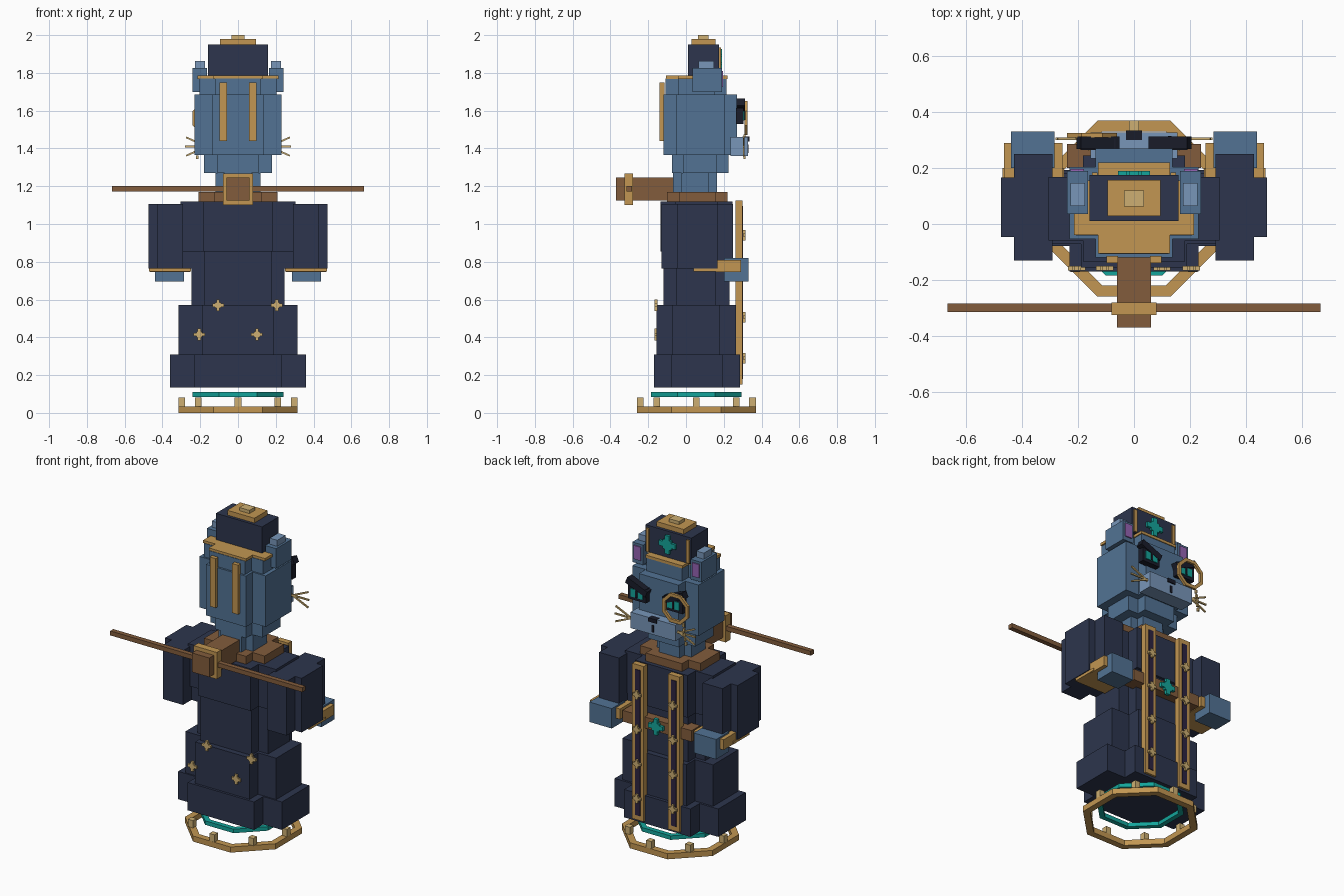
import bpy, bmesh, math
from mathutils import Matrix, Vector

if "Cube" in bpy.data.objects:
    bpy.data.objects.remove(bpy.data.objects["Cube"], do_unlink=True)


def mat(name, *rgb):
    m = bpy.data.materials.new(name)
    m.use_nodes = True
    m.diffuse_color = (*rgb, 1)
    m.node_tree.nodes["Principled BSDF"].inputs["Base Color"].default_value = (*rgb, 1)
    return m


navy = mat("navy cloth", .026, .036, .075)
blue = mat("blue fur", .084, .171, .296)
pale_blue = mat("pale blue fur", .188, .305, .485)
gold = mat("gold", .539, .305, .084)
pale_gold = mat("pale gold", .61, .43, .17)
brown = mat("brown wood", .223, .107, .045)
teal = mat("teal", .007, .376, .328)
purple = mat("purple", .305, .127, .456)
dark = mat("near black", .010, .012, .023)
plum = mat("dark plum", .026, .017, .053)


def make(name, boxes, material):
    """One object from boxes given as (centre, size, optional rotation)."""
    bm = bmesh.new()
    for centre, size, *rot in boxes:
        r = rot[0] if rot else Matrix.Identity(4)
        m = Matrix.Translation(centre) @ r @ Matrix.Diagonal((*size, 1))
        bmesh.ops.create_cube(bm, size=1, matrix=m)
    me = bpy.data.meshes.new(name)
    bm.to_mesh(me)
    bm.free()
    me.materials.append(material)
    ob = bpy.data.objects.new(name, me)
    bpy.context.collection.objects.link(ob)
    return ob


def span(x, y, z):
    """Box from its low and high limits on each axis."""
    lims = (x, y, z)
    return [(a + b) / 2 for a, b in lims], [b - a for a, b in lims]


def box(name, x, y, z, material):
    return make(name, [span(x, y, z)], material)


def layer(name, w, y, z, material, x=0, kx=.6, ky=.6):
    """Stepped block: two crossed boxes, one wide and one deep."""
    c, s = span((x - w, x + w), y, z)
    return make(name, [(c, (s[0], s[1] * ky, s[2])), (c, (s[0] * kx, s[1], s[2]))], material)


def cross(name, x, y, z, size, material, thick=.015):
    bar = size * .27
    return make(name, [((x, y, z), (size, thick, bar)), ((x, y, z), (bar, thick, size)),
                       ((x, y, z), (size * .5, thick, size * .5))], material)


def ring(name, centre, apothem, width, height, material, turn=None):
    """Eight-sided ring lying flat, optionally turned upright."""
    bm = bmesh.new()
    loops = []
    for r, h in ((apothem, 0), (apothem, height), (apothem - width, height), (apothem - width, 0)):
        r /= math.cos(math.pi / 8)
        loops.append([bm.verts.new((r * math.cos((i + .5) * math.pi / 4),
                                    r * math.sin((i + .5) * math.pi / 4), h)) for i in range(8)])
    for k in range(4):
        a, b = loops[k], loops[(k + 1) % 4]
        for i in range(8):
            j = (i + 1) % 8
            bm.faces.new((a[i], a[j], b[j], b[i]))
    bmesh.ops.recalc_face_normals(bm, faces=bm.faces)
    bm.transform(Matrix.Translation(centre) @ (turn or Matrix.Identity(4)))
    me = bpy.data.meshes.new(name)
    bm.to_mesh(me)
    bm.free()
    me.materials.append(material)
    bpy.context.collection.objects.link(bpy.data.objects.new(name, me))


# Floating base rings and studs
MID = .055
ring("base_ring", (0, MID, 0), .315, .04, .035, gold)
ring("glow_ring", (0, MID, .085), .24, .03, .025, teal)
make("base_studs", [((.297 * math.cos(i * math.pi / 4), MID + .297 * math.sin(i * math.pi / 4), .058),
                     (.035, .035, .046)) for i in range(8)], pale_gold)

# Robe, from hem to chest
layer("robe_hem", .36, (-.17, .285), (.135, .31), navy, kx=.64)
layer("robe_skirt", .315, (-.155, .265), (.31, .57), navy)
layer("robe_waist", .245, (-.12, .23), (.57, .86), navy, kx=.72)
layer("robe_chest", .305, (-.135, .245), (.855, 1.12), navy)
layer("collar", .21, (-.1, .22), (1.12, 1.17), brown)

# Belt with clasp
box("belt", (-.24, .24), (.2, .287), (.735, .805), brown)
cross("belt_clasp", 0, .295, .77, .1, teal, .02)

for side, s in (("left", 1), ("right", -1)):
    def sx(a, b):
        return sorted((s * a, s * b))

    # Sleeve, cuff and hand
    layer(side + "_sleeve", .115, (-.13, .25), (.765, 1.105), navy, x=s * .36, ky=.56)
    make(side + "_cuff", [span(sx(.255, .465), (.16, .29), (.745, .81)),
                          span(sx(.25, .47), (.04, .2), (.748, .765))], gold)
    box(side + "_hand", sx(.285, .44), (.2, .33), (.695, .82), blue)

    # Trimmed stole panel with crosses
    box(side + "_stole", sx(.085, .165), (.262, .298), (.15, 1.125), gold)
    box(side + "_stole_inlay", sx(.108, .142), (.297, .302), (.18, 1.095), plum)
    for i in range(4):
        cross(f"{side}_stole_cross_{i}", s * .125, .308, .29 + i * .217, .055, pale_gold)

    # Ear
    box(side + "_ear", sx(.165, .24), (.035, .19), (1.70, 1.825), blue)
    box(side + "_ear_tip", sx(.175, .227), (.065, .147), (1.825, 1.863), pale_blue)
    box(side + "_ear_inner", sx(.178, .227), (.188, .197), (1.725, 1.81), purple)

    # Slanted eye with brow
    tilt = Matrix.Rotation(-s * .4, 4, "Y")
    make(side + "_eye_socket", [((s * .128, .285, 1.572), (.125, .04, .085)),
                                ((s * .128, .29, 1.617), (.15, .045, .04), tilt)], dark)
    box(side + "_eye", sx(.085, .17), (.3, .31), (1.548, 1.598), teal)
    box(side + "_pupil", sx(.121, .134), (.309, .314), (1.55, 1.596), dark)

    # Whiskers fanning out from the muzzle
    make(side + "_whiskers", [((s * .215, .305, 1.41 + .022 * k), (.13, .009, .009),
                               Matrix.Rotation(-s * k * .42, 4, "Y")) for k in (-1, 0, 1)], pale_gold)

    # Gold bars on the hat and on the hood
    box(side + "_hat_bar", sx(.13, .15), (.17, .184), (1.79, 1.935), gold)
    box(side + "_hood_bar", sx(.057, .098), (-.14, -.115), (1.44, 1.75), gold)

# Small crosses on the skirt
for i, (x, z) in enumerate(((-.205, .415), (.1, .415), (-.105, .57), (.205, .57))):
    cross(f"skirt_cross_{i}", x, -.158, z, .062, pale_gold)

# Neck and head
layer("neck", .12, (-.07, .165), (1.165, 1.27), blue)
layer("jaw", .18, (-.075, .225), (1.27, 1.367), blue)
layer("head", .23, (-.12, .27), (1.365, 1.685), blue, ky=.66)
layer("brow", .205, (-.108, .215), (1.685, 1.77), blue)

# Muzzle, nose and mouth
box("muzzle", (-.155, .155), (.235, .328), (1.36, 1.46), pale_blue)
box("nose", (-.028, .028), (.3, .335), (1.438, 1.462), dark)
box("mouth", (-.006, .006), (.325, .332), (1.375, 1.42), dark)

# Monocle and its chain
ring("monocle", (-.15, .325, 1.56), .09, .02, .016, gold, Matrix.Rotation(math.pi / 2, 4, "X"))
make("monocle_chain", [((-.2 - .004 * i, .31, 1.465 - .028 * i), (.012, .012, .02))
                       for i in range(5)], pale_gold)

# Hat
layer("hat_brim", .215, (-.105, .22), (1.768, 1.785), gold)
box("hat", (-.16, .16), (.01, .175), (1.785, 1.95), navy)
box("hat_plate", (-.094, .094), (.028, .157), (1.95, 1.98), gold)
box("hat_button", (-.035, .035), (.063, .12), (1.98, 2.0), pale_gold)
cross("hat_emblem", 0, .18, 1.87, .115, teal, .02)

# Staff on its mount behind the neck
box("staff_mount", (-.06, .06), (-.37, -.06), (1.125, 1.245), brown)
box("staff_clasp", (-.08, .08), (-.325, -.28), (1.1, 1.268), gold)
box("staff", (-.667, .667), (-.315, -.285), (1.172, 1.2), brown)
